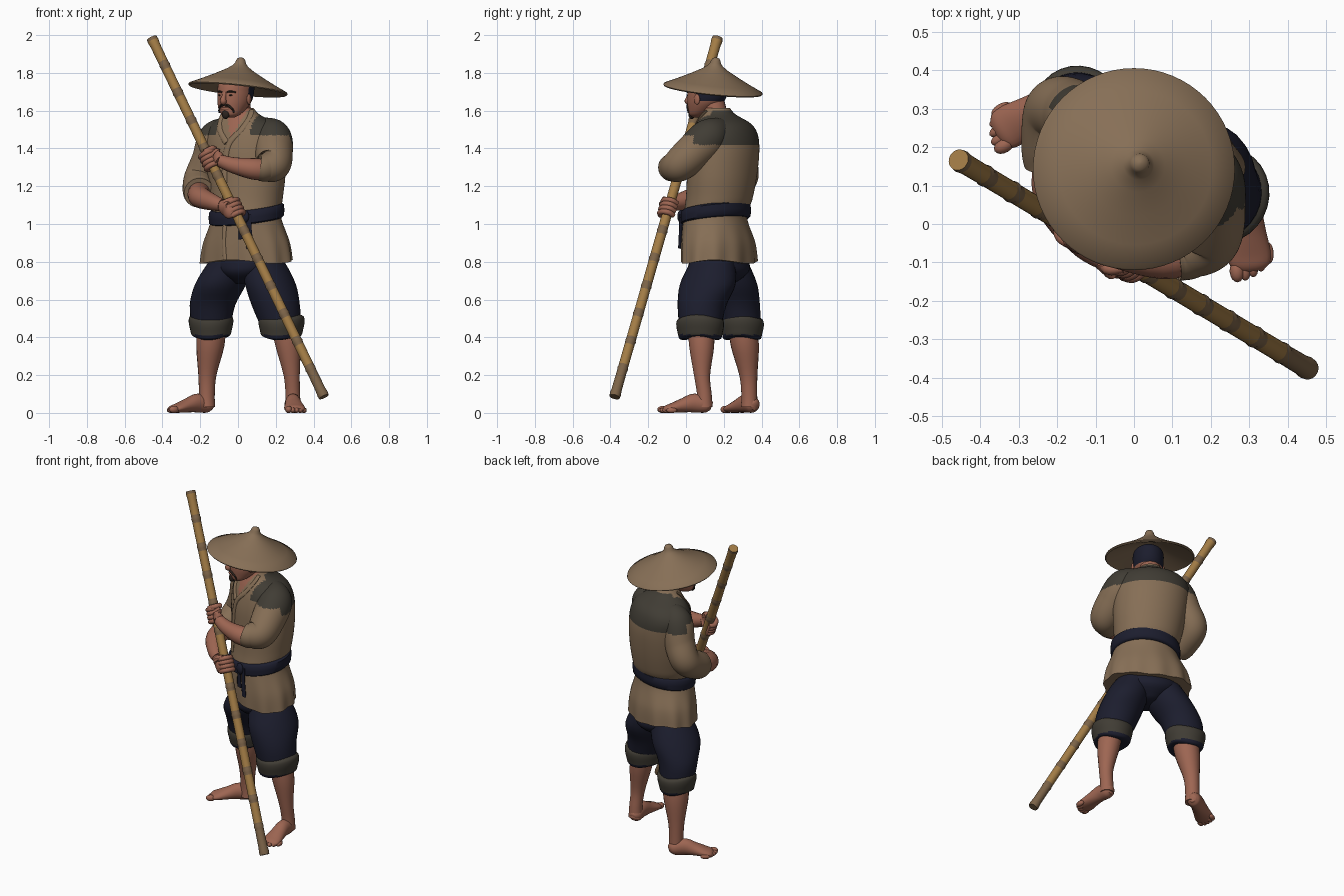
import bpy, bmesh, math
from mathutils import Vector, Matrix

cube = bpy.data.objects.get("Cube")
if cube:
    bpy.data.objects.remove(cube, do_unlink=True)


def mat(name, *rgb):
    m = bpy.data.materials.new(name)
    m.use_nodes = True
    m.diffuse_color = (*rgb, 1)
    b = next(n for n in m.node_tree.nodes if n.type == 'BSDF_PRINCIPLED')
    b.inputs["Base Color"].default_value = (*rgb, 1)
    b.inputs["Roughness"].default_value = 0.8
    return m


CLOTH = mat("tan cloth", .238, .157, .092)
STRAW = mat("straw", .242, .16, .094)
PATCH = mat("grey brown cloth", .052, .046, .035)
NAVY = mat("navy cloth", .0115, .0125, .027)
SKIN = mat("skin", .34, .132, .085)
BAMBOO = mat("bamboo", .36, .2, .06)
NODE = mat("bamboo brown", .2, .125, .065)
HAIR = mat("dark hair", .025, .017, .013)

Z = Vector((0, 0, 1))


def axes(degrees):
    """Left and facing directions of a part turned about the vertical."""
    a = math.radians(degrees)
    return Vector((math.cos(a), math.sin(a), 0)), Vector((math.sin(a), -math.cos(a), 0))


S, F = axes(-28)        # body
HS, HF = axes(-33)      # head
made = []


def smooth_path(pts, sub):
    """Catmull-Rom through points of (x, y, z, half width, half depth)."""
    pts = [Vector(p if len(p) == 5 else (*p, p[3])) for p in pts]
    if sub < 2:
        return pts
    out = []
    for i in range(len(pts) - 1):
        a, b, c, d = pts[max(i - 1, 0)], pts[i], pts[i + 1], pts[min(i + 2, len(pts) - 1)]
        for k in range(sub):
            t = k / sub
            out.append((2 * b + (c - a) * t + (2 * a - 5 * b + 4 * c - d) * t * t
                        + (3 * b - a - 3 * c + d) * t ** 3) / 2)
    return out + [pts[-1]]


def finish(name, bm, mats, rule=None):
    bmesh.ops.recalc_face_normals(bm, faces=bm.faces)
    for f in bm.faces:
        f.smooth = True
        if rule:
            f.material_index = rule(f.calc_center_median())
    me = bpy.data.meshes.new(name)
    bm.to_mesh(me)
    bm.free()
    for m in mats:
        me.materials.append(m)
    ob = bpy.data.objects.new(name, me)
    bpy.context.collection.objects.link(ob)
    made.append(ob)
    return ob


def sweep(name, pts, *mats, sub=4, segs=20, ref=None, flat=False, rule=None, post=None):
    """Elliptical tube along a path; flat keeps every ring horizontal."""
    p = smooth_path(pts, sub)
    pos = [Vector(q[:3]) for q in p]
    if ref is None:
        ref = (pos[-1] - pos[0]).cross(Z)
        ref = ref if ref.length > .02 else Vector((1, 0, 0))
    bm = bmesh.new()
    rings = []
    for i, q in enumerate(p):
        t = Z if flat else (pos[min(i + 1, len(p) - 1)] - pos[max(i - 1, 0)]).normalized()
        side = (ref - t * ref.dot(t)).normalized()
        up = t.cross(side)
        ring = []
        for k in range(segs):
            a = math.tau * k / segs
            v = pos[i] + side * q[3] * math.cos(a) + up * q[4] * math.sin(a)
            ring.append(bm.verts.new(post(v, a) if post else v))
        rings.append(ring)
    for r0, r1 in zip(rings, rings[1:]):
        for k in range(segs):
            n = (k + 1) % segs
            bm.faces.new((r0[k], r0[n], r1[n], r1[k]))
    bm.faces.new(rings[0])
    bm.faces.new(rings[-1])
    return finish(name, bm, mats, rule)


def blob(name, at, size, m, left=S):
    bm = bmesh.new()
    bmesh.ops.create_uvsphere(bm, u_segments=16, v_segments=10, radius=1,
                              matrix=Matrix.Translation(at)
                              @ Matrix.Rotation(math.atan2(left.y, left.x), 4, 'Z')
                              @ Matrix.Diagonal((*size, 1)))
    return finish(name, bm, [m])


# Jacket body with shoulder yoke and open neck
BODY = [(.045, .175, .8, .258, .182), (.045, .17, .9, .24, .18), (.045, .155, 1.04, .188, .162),
        (.045, .175, 1.13, .197, .17), (.045, .19, 1.25, .213, .176), (.04, .2, 1.38, .222, .177),
        (.035, .205, 1.47, .218, .162), (.03, .2, 1.53, .178, .134), (.02, .175, 1.58, .097, .085),
        (.015, .165, 1.615, .066, .068)]
CENTRE = Vector((.04, .2, 0))


def cloth_rule(c):
    d = c - CENTRE
    f, s = d.dot(F), d.dot(S)
    if f > .03 and c.z > 1.46 and abs(s) < (c.z - 1.45) * .38:
        return 2
    return int(c.z < 1.6 and ((c.z > 1.42 and f < .03) or (c.z > 1.47 and abs(s) > .1)))


def folds(v, a):
    k = max(0, 1.02 - v.z) / .22
    out = Vector((v.x - .045, v.y - .17, 0))
    return v + out * (.025 * k * math.cos(11 * a)) + Z * (.01 * k * math.sin(3 * a))


sweep("jacket", BODY, CLOTH, PATCH, SKIN, sub=8, segs=96, ref=S, flat=True,
      rule=cloth_rule, post=folds)
RINGS = smooth_path(BODY, 8)


def on_body(deg, z, off=0):
    q = min(RINGS, key=lambda r: abs(r[2] - z))
    a = math.radians(deg)
    return Vector((q[0], q[1], z)) + S * (q[3] + off) * math.cos(a) - F * (q[4] + off) * math.sin(a)


def strip(name, path, m, w=.016, t=.007):
    sweep(name, [(*on_body(d, z, .002), w, t) for d, z in path], m, segs=10, ref=S)


strip("left_lapel", [(-20, 1.6), (-45, 1.57), (-73, 1.5), (-92, 1.42), (-100, 1.28), (-103, 1.1)], CLOTH)
strip("right_lapel", [(-160, 1.6), (-135, 1.57), (-110, 1.5), (-95, 1.43)], CLOTH)
strip("skirt_overlap", [(-102, 1.02), (-100, .92), (-97, .81)], CLOTH, .012)

# Belt, knot and hanging tails
sweep("belt", [(.045, .158, 1.01, .185, .16), (.045, .158, 1.018, .204, .178),
               (.045, .158, 1.075, .204, .178), (.045, .158, 1.085, .185, .16)], NAVY,
      sub=2, segs=48, ref=S, flat=True, post=lambda v, a: v + Z * (.12 * v.x + .11 * (v.y - .15)))
blob("belt_knot", on_body(-69, 1.04, .016), (.03, .016, .035), NAVY)
for i, (d, z) in enumerate([(-73, .92), (-64, .87)]):
    sweep(f"belt_tail_{i + 1}", [(*on_body(d + 2, 1.05, .014), .018, .007), (*on_body(d, .97, .008), .02, .007),
                                 (*on_body(d, z, .006), .024, .007)], NAVY, segs=10, ref=S)

# Sleeves, forearms and gripping hands
TOP, LOW = Vector((-.457, .167, 1.985)), Vector((.455, -.378, .085))
AXIS = (LOW - TOP).normalized()
ARMS = {
    "left": (1, [(.12, .19, 1.51, .06), (.178, .125, 1.46, .1), (.19, .04, 1.38, .1), (.187, -.035, 1.315, .09),
                 (.14, -.07, 1.3, .075), (.115, -.075, 1.3, .072)],
             [(.2, -.04, 1.29, .05), (.1, -.085, 1.29, .058), (-.02, -.08, 1.31, .043), (-.095, -.06, 1.335, .033)], .34),
    "right": (-1, [(-.06, .24, 1.51, .06), (-.118, .26, 1.455, .09), (-.155, .285, 1.34, .09), (-.2, .292, 1.24, .086),
                   (-.208, .2, 1.18, .085), (-.205, .155, 1.165, .08)],
              [(-.2, .22, 1.18, .055), (-.205, .07, 1.145, .058), (-.135, -.04, 1.115, .044), (-.085, -.085, 1.1, .033)], .477),
}
for side, (sx, sleeve, arm, t) in ARMS.items():
    sweep(f"{side}_sleeve", sleeve, CLOTH, PATCH, segs=80, sub=16, rule=lambda c: min(cloth_rule(c), 1))
    sweep(f"{side}_forearm", arm, SKIN)
    grip = TOP.lerp(LOW, t)
    u = Vector((sx, 0, 0))
    u = (u - AXIS * u.dot(AXIS)).normalized()
    v = AXIS.cross(u)
    v = v if v.y < 0 else -v
    wrist = Vector(arm[-1][:3])
    palm = grip + u * .03 + v * .025
    sweep(f"{side}_palm", [(*wrist, .033, .03), (*wrist.lerp(palm, .6), .045, .028), (*palm, .046, .02),
                           (*(palm - u * .025 + v * .008), .04, .015)], SKIN, ref=AXIS)
    for k in range(4):
        c = grip + AXIS * (k * .024 - .036)
        arc = [math.radians(d) for d in (50, 95, 140, 190, 240)]
        sweep(f"{side}_finger_{k + 1}", [(*(c + u * .039 * math.cos(a) + v * .039 * math.sin(a)), .0145) for a in arc],
              SKIN, segs=10, ref=AXIS)
    c = grip - AXIS * .045
    sweep(f"{side}_thumb", [(*(c + u * .045), .017), (*(c + u * .03 + v * .033), .016),
                            (*(c - u * .015 + v * .036), .013)], SKIN, segs=10, ref=AXIS)

# Trousers, rolled cuffs, bare legs and feet
LEGS = {
    "left": ([(.1, .16, .88, .08, .11), (.135, .14, .79, .115, .125), (.172, .115, .68, .13, .152),
              (.2, .085, .57, .127, .13), (.23, .075, .45, .105, .112)],
             [(.245, .08, .46, .07), (.265, .083, .35, .066), (.284, .085, .2, .043), (.29, .097, .1, .039), (.29, .1, .03, .042)],
             (.285, .135), (.07, -1)),
    "right": ([(-.01, .19, .88, .08, .11), (-.045, .21, .79, .115, .125), (-.093, .235, .68, .132, .145),
               (-.135, .275, .57, .122, .115), (-.143, .297, .45, .103, .098)],
              [(-.14, .3, .46, .076), (-.147, .312, .35, .074), (-.162, .33, .2, .048), (-.165, .335, .1, .042), (-.165, .335, .03, .044)],
              (-.137, .367), (-.86, -.52)),
}
sweep("seat_of_trousers", [(.042, .18, .685, .05, .08), (.045, .178, .74, .15, .15), (.045, .175, .8, .19, .15),
                           (.045, .17, .9, .15, .12)], NAVY, ref=S, flat=True, segs=32)
for side, (trouser, shin, heel, toe_dir) in LEGS.items():
    wave = lambda v, a: v + Z * .01 * math.sin(2 * a + 1)
    sweep(f"{side}_trouser_leg", trouser, NAVY, segs=28, flat=True, ref=S)
    x, y, _, w, d = trouser[-1]
    cuff = [(.395, -.02), (.402, .0), (.43, .008), (.47, .016), (.5, .012), (.512, -.01)]
    sweep(f"{side}_cuff", [(x, y, z, w + e, d + e) for z, e in cuff], PATCH, NAVY, sub=3, segs=28, flat=True, ref=S,
          post=wave, rule=lambda c: int(c.z < .414))
    sweep(f"{side}_shin", shin, SKIN, flat=True)
    ahead = Vector((*toe_dir, 0)).normalized()
    inner = Z.cross(ahead) * (-1 if side == "left" else 1)
    base = Vector((*heel, 0))
    foot = [(0, .034, .02, .022), (.025, .042, .04, .042), (.09, .052, .041, .05), (.15, .04, .047, .038),
            (.21, .026, .056, .026), (.24, .02, .052, .02), (.255, .015, .036, .012)]
    sweep(f"{side}_foot", [(*(base + ahead * s + Z * z), w, h) for s, z, w, h in foot], SKIN)
    for k in range(5):
        r = .019 if k == 0 else .015
        at = base + inner * (.035 - .021 * k) + ahead * (.256 - .0026 * k * k) + Z * (r - .001)
        blob(f"{side}_toe_{k + 1}", at, (r, .029, r), SKIN, ahead.cross(Z))

# Neck, head with dark head wrap, and face
sweep("neck", [(.02, .17, 1.5, .062), (.012, .16, 1.58, .06), (0, .14, 1.66, .062)], SKIN, flat=True)
HEAD = Vector((-.012, .113, 0))


def head_rule(c):
    return int(c.z > 1.65 and (c - HEAD).dot(HF) < .012)


sweep("head", [(-.042, .06, 1.565, .025, .025), (-.038, .068, 1.58, .05, .05), (-.03, .088, 1.61, .072, .078),
               (-.018, .105, 1.65, .085, .103), (-.012, .115, 1.7, .09, .112), (-.008, .12, 1.75, .085, .105),
               (-.006, .122, 1.785, .04, .05)], SKIN, NAVY, sub=6, segs=48, ref=HS, flat=True, rule=head_rule)


def face(s, f, z):
    return HEAD + HS * s + HF * f + Z * z


sweep("nose", [(*face(0, .104, 1.695), .01), (*face(0, .117, 1.67), .013), (*face(0, .122, 1.65), .018),
               (*face(0, .11, 1.641), .012)], SKIN, segs=12, ref=HS)
sweep("lower_lip", [(*face(s, .111 - abs(s) * .4, 1.611), .006) for s in (-.022, 0, .022)], SKIN, segs=8)
blob("goatee", face(0, .098, 1.58), (.022, .017, .024), HAIR, HS)
for n, d in (("left", 1), ("right", -1)):
    sweep(f"{n}_moustache", [(*face(0, .114, 1.63), .006), (*face(d * .022, .109, 1.627), .007),
                             (*face(d * .043, .095, 1.606), .005), (*face(d * .046, .089, 1.588), .004)], HAIR, segs=8)
    sweep(f"{n}_eyebrow", [(*face(d * .015, .112, 1.698), .004), (*face(d * .036, .104, 1.702), .005),
                           (*face(d * .058, .087, 1.697), .003)], HAIR, segs=8)
    blob(f"{n}_eye", face(d * .033, .102, 1.682), (.011, .006, .004), HAIR, HS)
    blob(f"{n}_ear", face(d * .089, .008, 1.66), (.009, .018, .028), SKIN, HS)

# Wide conical straw hat, turned from a profile and tilted
PROFILE = [(.02, .085), (.1, .052), (.2, .016), (.257, -.008), (.263, -.002), (.26, .005), (.2, .033), (.13, .068),
           (.07, .101), (.04, .122), (.028, .137), (.025, .15), (.018, .161), (.003, .167)]
sweep("straw_hat", [(0, .143, 1.715 + h, r) for r, h in PROFILE], STRAW, sub=1, segs=64, flat=True,
      post=lambda v, a: v + Vector((.1 * (v.z - 1.715), .1 * (v.z - 1.715), -.105 * v.x - .1 * (v.y - .143))))

# Bamboo staff with raised joints
COUNT = 13
length = (LOW - TOP).length
stops = [(0, .028), (.008, .03), (.02, .027)]
for k in range(1, COUNT):
    stops += [(k / COUNT + o, r) for o, r in ((-.011, .0262), (-.005, .0265), (-.001, .029), (.004, .0265), (.011, .0262))]
stops += [(.98, .027), (.992, .03), (1, .028)]


def staff_rule(c):
    t = (c - TOP).dot(AXIS) / length
    return int(abs(t * COUNT - round(t * COUNT)) < .14 and .003 < t or t > .89)


sweep("bamboo_staff", [(*TOP.lerp(LOW, t), r) for t, r in stops], BAMBOO, NODE, sub=1, rule=staff_rule)

# Smooth shading with crisp edges
bpy.ops.object.select_all(action='DESELECT')
for ob in made:
    ob.select_set(True)
bpy.context.view_layer.objects.active = made[0]
bpy.ops.object.shade_smooth_by_angle(angle=math.radians(45))
